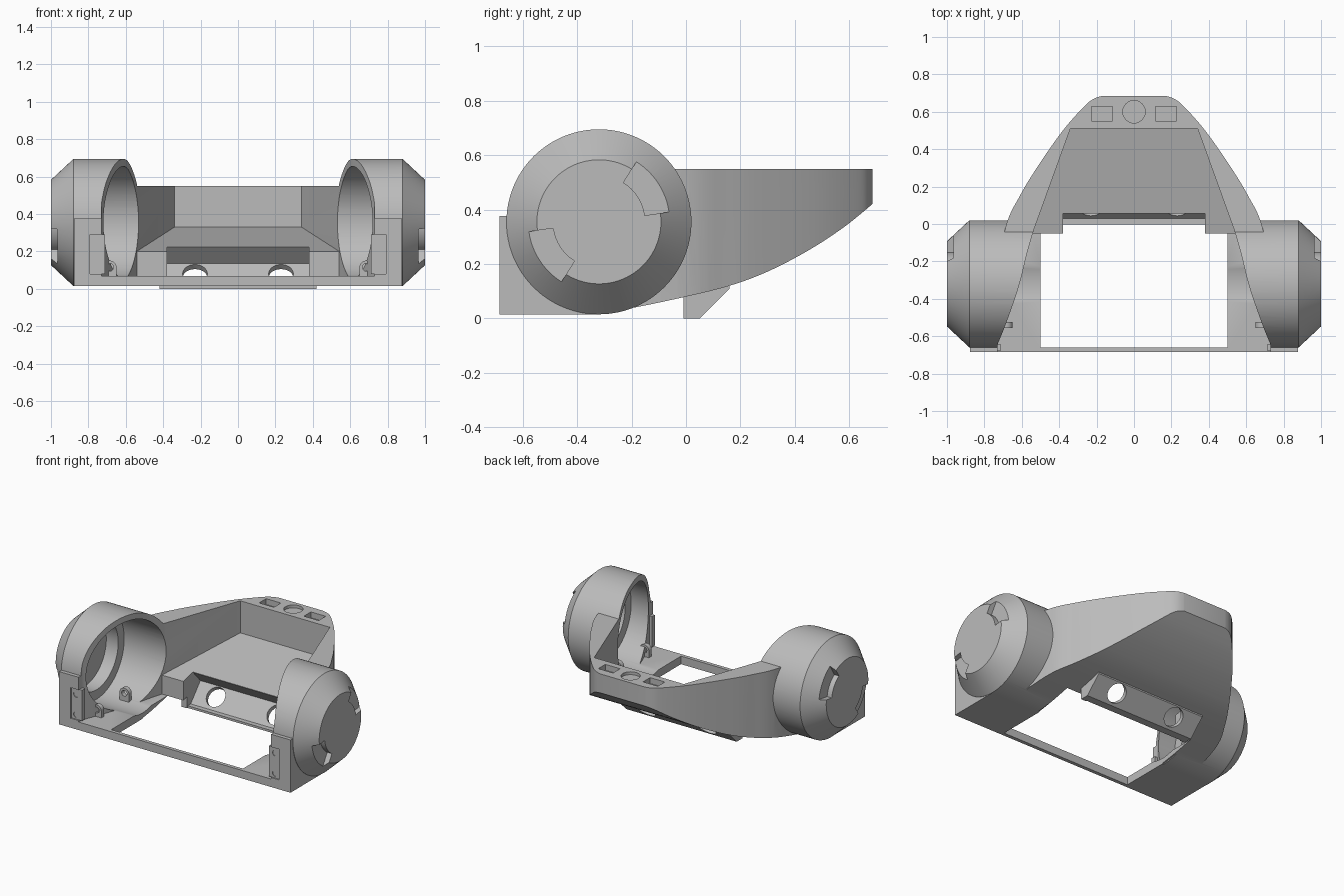
import bpy, bmesh, math
from mathutils import Vector

if "Cube" in bpy.data.objects:
    bpy.data.objects.remove(bpy.data.objects["Cube"])

grey = bpy.data.materials.new("plain grey")
grey.use_nodes = True
COLOR = (0.5, 0.5, 0.5, 1)
grey.diffuse_color = COLOR
grey.node_tree.nodes["Principled BSDF"].inputs["Base Color"].default_value = COLOR

HUB_Y, HUB_Z = -0.32, 0.355


def loft(name, rings):
    """Closed solid through a list of equal-length point rings."""
    bm = bmesh.new()
    loops = [[bm.verts.new(p) for p in ring] for ring in rings]
    n = len(loops[0])
    for a, b in zip(loops, loops[1:]):
        for i in range(n):
            j = (i + 1) % n
            bm.faces.new((a[i], a[j], b[j], b[i]))
    bm.faces.new(loops[0])
    bm.faces.new(loops[-1])
    bmesh.ops.recalc_face_normals(bm, faces=bm.faces)
    mesh = bpy.data.meshes.new(name)
    bm.to_mesh(mesh)
    bm.free()
    obj = bpy.data.objects.new(name, mesh)
    bpy.context.collection.objects.link(obj)
    mesh.materials.append(grey)
    return obj


def prism(name, pts, axis, lo, hi):
    place = {"x": lambda a, b, t: (t, a, b),
             "y": lambda a, b, t: (a, t, b),
             "z": lambda a, b, t: (a, b, t)}[axis]
    return loft(name, [[place(a, b, t) for a, b in pts] for t in (lo, hi)])


def box(name, x, y, z):
    return prism(name, [(x[0], y[0]), (x[1], y[0]), (x[1], y[1]), (x[0], y[1])], "z", *z)


def arc(cx, cy, r, a0=0, a1=360, n=32):
    full = a1 - a0 == 360
    steps = n if full else n + 1
    angles = [math.radians(a0 + (a1 - a0) * i / n) for i in range(steps)]
    return [(cx + r * math.cos(a), cy + r * math.sin(a)) for a in angles]


def drum(name, side, sections):
    """Turned solid on the hub axis from (x, radius) sections."""
    return loft(name, [[(side * x, y, z) for y, z in arc(HUB_Y, HUB_Z, r, n=96)]
                       for x, r in sections])


def smooth(pts, steps=6):
    """Catmull-Rom curve through the points."""
    p = [Vector(q) for q in [pts[0]] + pts + [pts[-1]]]
    out = []
    for a, b, c, d in zip(p, p[1:], p[2:], p[3:]):
        for i in range(steps):
            t = i / steps
            out.append(tuple(0.5 * (2 * b + (c - a) * t + (2 * a - 5 * b + 4 * c - d) * t * t
                                    + (3 * b - a - 3 * c + d) * t ** 3)))
    return out + [pts[-1]]


def mirrored(pts):
    return pts + [(-x, y) for x, y in reversed(pts)]


def combine(target, tool, operation):
    mod = target.modifiers.new("combine", "BOOLEAN")
    mod.operation, mod.object, mod.solver = operation, tool, "EXACT"
    bpy.context.view_layer.objects.active = target
    bpy.ops.object.modifier_apply(modifier=mod.name)
    bpy.data.objects.remove(tool)


# Rear body: curved belly profile trimmed by the plan outline
belly = smooth([(-0.34, 0.017), (-0.2, 0.038), (0, 0.08), (0.16, 0.12),
                (0.3, 0.172), (0.45, 0.25), (0.58, 0.335), (0.685, 0.42)])
chassis = prism("chassis", belly + [(0.685, 0.55), (-0.34, 0.55)], "x", -0.8, 0.8)
plan = smooth([(0.74, -0.4), (0.69, -0.03), (0.605, 0.16), (0.5, 0.33), (0.38, 0.5),
               (0.27, 0.625), (0.21, 0.672), (0.14, 0.69)])
combine(chassis, prism("plan_trim", mirrored(plan), "z", -0.2, 0.9), "INTERSECT")

# Front base, sensor wedge and wheel housings
combine(chassis, box("front_base", (-0.878, 0.878), (-0.685, -0.32), (0.015, 0.377)), "UNION")
wedge = [(-0.01, 0), (0.05, 0), (0.16, 0.11), (0.16, 0.18), (-0.01, 0.18)]
combine(chassis, prism("sensor_wedge", wedge, "x", -0.42, 0.42), "UNION")
for s in (-1, 1):
    housing = drum("wheel_housing", s, [(0.51, 0.34), (0.88, 0.34), (1, 0.228)])
    combine(chassis, housing, "UNION")

# Interior: sloped tray floor, with a curved inner edge on the housings
tray = prism("tray_cutter", [(-0.8, 0.07), (-0.05, 0.07), (-0.05, 0.2), (0.51, 0.33),
                             (0.51, 1), (-0.8, 1)], "x", -0.8, 0.8)
edge = [(0.73, -0.9)] + smooth([(0.73, -0.645), (0.68, -0.52), (0.615, -0.33),
                                (0.57, -0.15), (0.535, -0.03)]) + [(0.34, 0.51), (0.34, 0.6)]
combine(tray, prism("tray_plan", mirrored(edge), "z", -0.1, 1.1), "INTERSECT")
cutters = [tray]

# Floor opening and hollow of the sensor wedge
cutters.append(box("opening_cutter", (-0.5, 0.5), (-0.66, -0.05), (-0.2, 0.9)))
cutters.append(box("notch_cutter", (-0.38, 0.38), (-0.1, -0.003), (-0.2, 0.9)))
hollow = [(-0.06, 0.4), (0.055, 0.4), (0.055, 0.222), (0.135, 0.135), (0.03, 0.015), (-0.06, 0.015)]
cutters.append(prism("hollow_cutter", hollow, "x", -0.38, 0.38))

# Rear deck sockets
cutters.append(prism("deck_socket", arc(0, 0.6, 0.06), "z", 0.53, 0.7))

for s in (-1, 1):
    cutters.append(box("deck_slot", (s * 0.17 - 0.056, s * 0.17 + 0.056), (0.552, 0.628), (0.51, 0.7)))
    # Wheel bore with a stepped seat
    cutters.append(drum("bore", s, [(0.49, 0.3), (0.85, 0.3), (0.85, 0.235), (0.94, 0.235)]))
    # Slots in the outer cap
    for a in (8, 188):
        sector = arc(HUB_Y, HUB_Z, 0.26, a, a + 50, 12) + arc(HUB_Y, HUB_Z, 0.17, a + 50, a, 12)
        cutters.append(prism("cap_slot", sector, "x", s * 0.965, s * 1.1))
    # Slanted sensor holes
    out = Vector((0, 1, -1)).normalized()
    across = Vector((0, 1, 1)).normalized()
    center = Vector((s * 0.23, 0.1, 0.068))
    cutters.append(loft("sensor_hole", [
        [center + out * d + Vector((u, 0, 0)) + across * v for u, v in arc(0, 0, 0.066)]
        for d in (-0.06, 0.1)]))
    # Recess for the front bracket
    cutters.append(box("bracket_recess", (s * 0.7, s * 0.79), (-0.8, -0.672), (0.08, 0.29)))
for c in cutters:
    combine(chassis, c, "DIFFERENCE")

# Brackets and screw ears
parts = [chassis]
for s, side in ((1, "left"), (-1, "right")):
    bracket = box(side + "_front_bracket", (s * 0.71, s * 0.79), (-0.676, -0.645), (0.08, 0.29))
    for z in (0.11, 0.25):
        hole = prism("screw_hole", arc(s * 0.755, z, 0.02, n=20), "y", -0.8, -0.66)
        combine(bracket, hole, "DIFFERENCE")
    parts.append(bracket)
    for where, y in (("front", -0.54), ("rear", -0.24)):
        tab = arc(s * 0.685, 0.115, 0.036, 0, 180, 16) + [(s * 0.685 - 0.036, 0.05), (s * 0.685 + 0.036, 0.05)]
        ear = prism(f"{side}_{where}_screw_ear", tab, "y", y - 0.015, y + 0.015)
        combine(ear, prism("ear_hole", arc(s * 0.685, 0.115, 0.02, n=20), "y", -0.8, 0), "DIFFERENCE")
        parts.append(ear)

for obj in parts:
    bpy.ops.object.select_all(action="DESELECT")
    obj.select_set(True)
    bpy.context.view_layer.objects.active = obj
    bpy.ops.object.shade_smooth_by_angle(angle=math.radians(25))
